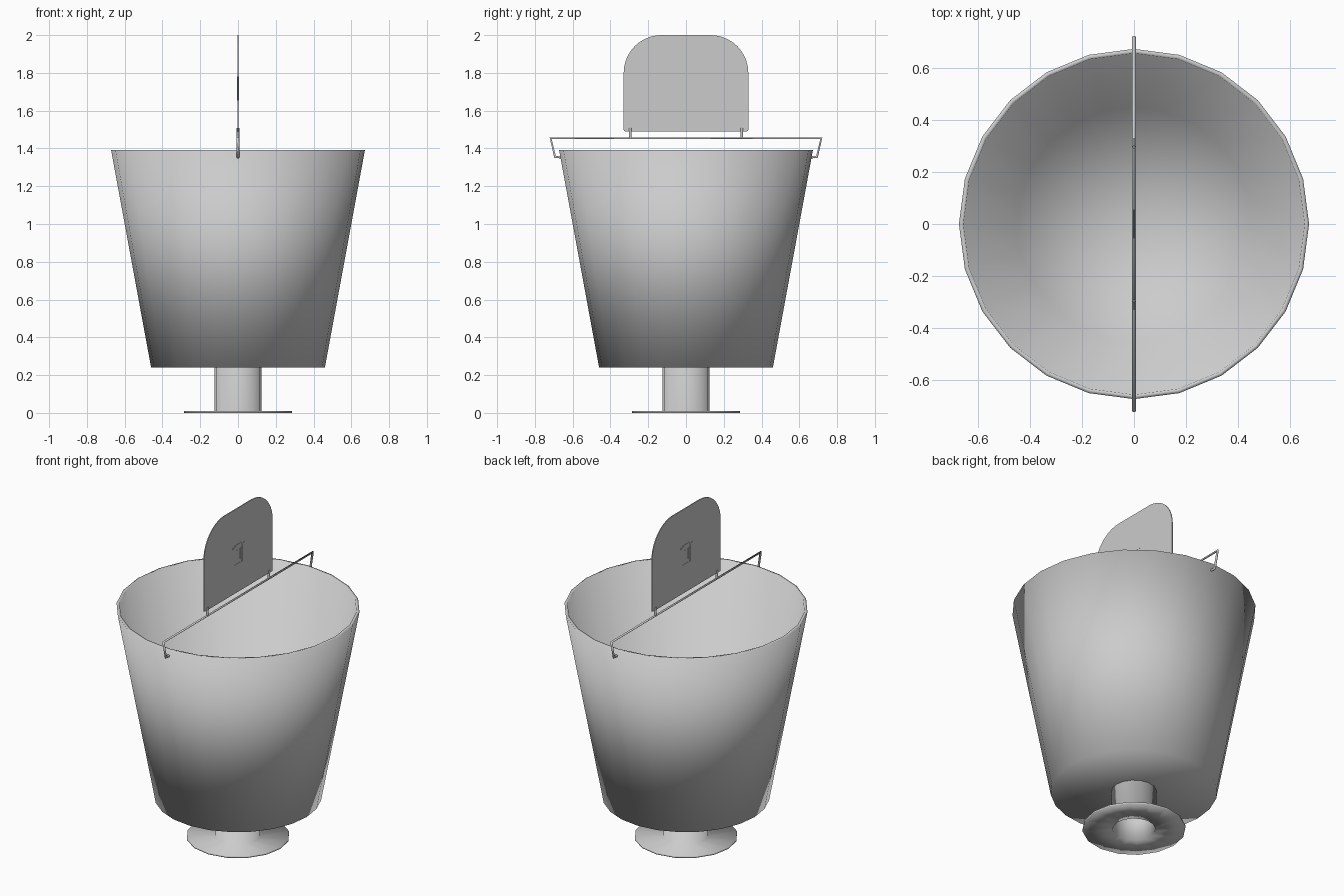
import bpy, bmesh, math

if "Cube" in bpy.data.objects:
    bpy.data.objects.remove(bpy.data.objects["Cube"])


def finish(name, bm, smooth=True):
    bmesh.ops.recalc_face_normals(bm, faces=bm.faces)
    mesh = bpy.data.meshes.new(name)
    bm.to_mesh(mesh)
    bm.free()
    for p in mesh.polygons:
        p.use_smooth = smooth
    obj = bpy.data.objects.new(name, mesh)
    bpy.context.collection.objects.link(obj)
    return obj


def lathe(name, profile, sides, closed=False):
    """Revolve (radius, z) points around z; radius 0 becomes a pole."""
    bm = bmesh.new()
    verts = [bm.verts.new((r, 0, z)) for r, z in profile]
    pairs = list(zip(verts, verts[1:]))
    if closed:
        pairs.append((verts[-1], verts[0]))
    edges = [bm.edges.new(p) for p in pairs]
    bmesh.ops.spin(bm, geom=verts + edges, cent=(0, 0, 0), axis=(0, 0, 1),
                   angle=math.tau, steps=sides)
    bmesh.ops.remove_doubles(bm, verts=bm.verts, dist=1e-4)
    return finish(name, bm)


def plate(name, outline, thickness):
    """Extrude a (y, z) outline symmetrically along x."""
    bm = bmesh.new()
    f = bm.faces.new([bm.verts.new((-thickness / 2, y, z)) for y, z in outline])
    new = bmesh.ops.extrude_face_region(bm, geom=[f])["geom"]
    bmesh.ops.translate(bm, vec=(thickness, 0, 0),
                        verts=[v for v in new if isinstance(v, bmesh.types.BMVert)])
    return finish(name, bm, smooth=False)


def arc(cy, cz, r, a0, a1, n):
    return [(cy + r * math.cos(math.radians(a0 + (a1 - a0) * i / n)),
             cz + r * math.sin(math.radians(a0 + (a1 - a0) * i / n)))
            for i in range(n + 1)]


def rod(name, points, radius):
    curve = bpy.data.curves.new(name, 'CURVE')
    curve.dimensions = '3D'
    curve.bevel_depth = radius
    curve.bevel_resolution = 1
    curve.use_fill_caps = True
    s = curve.splines.new('POLY')
    s.points.add(len(points) - 1)
    for p, (y, z) in zip(s.points, points):
        p.co = (0, y, z, 1)
    obj = bpy.data.objects.new(name, curve)
    bpy.context.collection.objects.link(obj)


# Tapered thin-walled bucket
lathe("bucket", [(0, 0.24), (0.46, 0.24), (0.672, 1.392), (0.655, 1.392),
                 (0.448, 0.252), (0, 0.252)], 24)

# Flanged foot with hollow stem
lathe("foot", [(0.125, 0.24), (0.125, 0.01), (0.285, 0.01), (0.285, 0.0),
               (0.118, 0.0), (0.118, 0.24)], 16, closed=True)

# Bar handle bridging the rim
rod("handle", [(-0.655, 1.354), (-0.693, 1.354), (-0.717, 1.455),
               (0.717, 1.455), (0.693, 1.354), (0.655, 1.354)], 0.0075)

# Sign board with large rounded top corners
outline = (arc(0.32, 1.5, 0.01, -90, 0, 3) + arc(0.13, 1.8, 0.2, 0, 90, 10)
           + arc(-0.13, 1.8, 0.2, 90, 180, 10) + arc(-0.32, 1.5, 0.01, 180, 270, 3))
plate("sign_board", outline, 0.005)

# Posts holding the sign on the handle
for y in (-0.295, 0.295):
    rod("sign_post", [(y, 1.455), (y, 1.507)], 0.007)

# Raised bin pictogram, visible on both faces: (y0, y1, z0, z1)
bars = [("icon_lid", (-0.055, 0.055, 1.763, 1.772)),
        ("icon_lid_grip", (-0.03, 0.03, 1.772, 1.781)),
        ("icon_bottom", (-0.042, 0.042, 1.655, 1.664))]
for s in (-1, 1):
    bars.append(("icon_side", (s * 0.042 - 0.005, s * 0.042 + 0.005, 1.66, 1.763)))
    bars.append(("icon_slat", (s * 0.021 - 0.004, s * 0.021 + 0.004, 1.68, 1.748)))
for name, (y0, y1, z0, z1) in bars:
    plate(name, [(y0, z0), (y1, z0), (y1, z1), (y0, z1)], 0.008)
